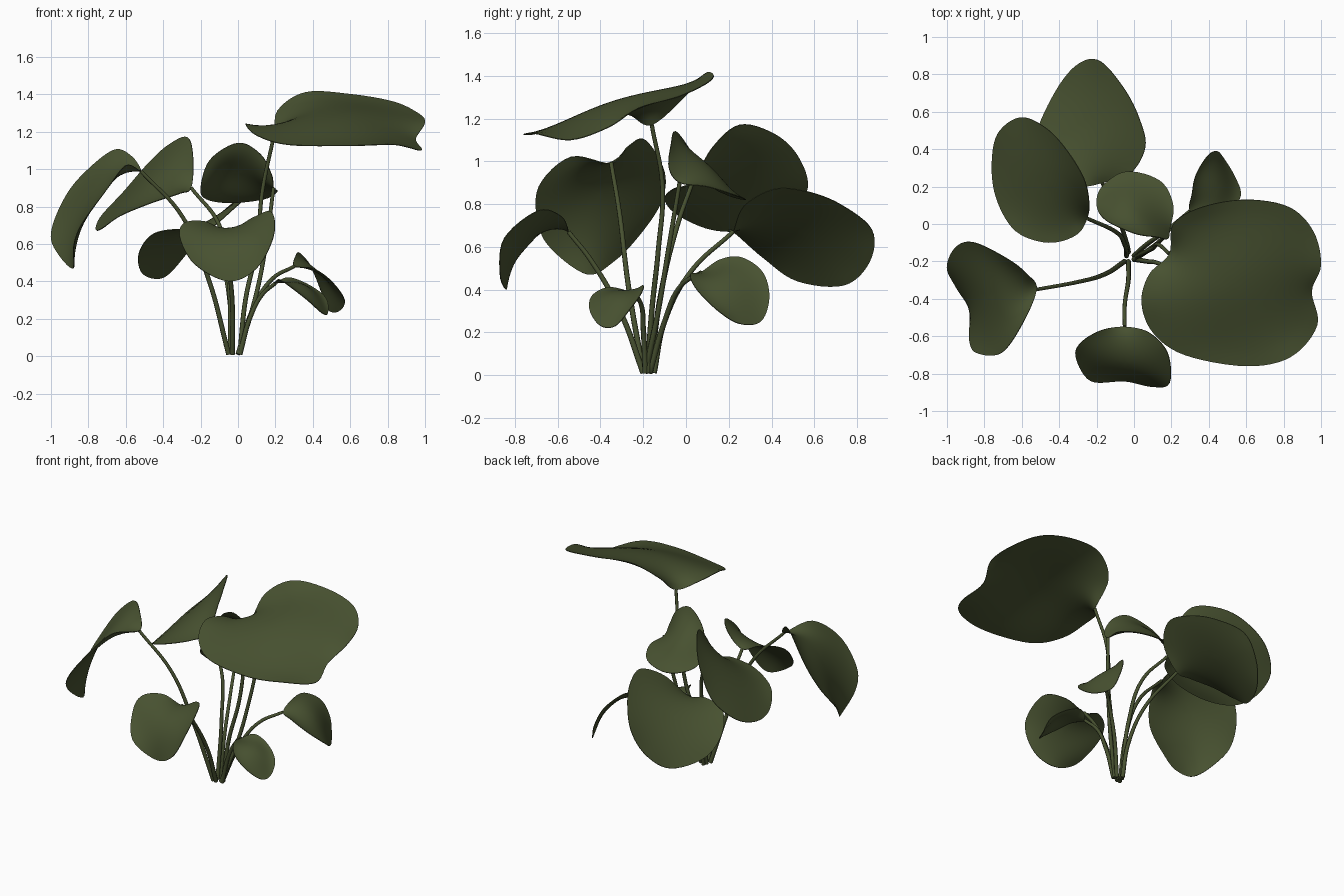
import bpy, bmesh, math
from mathutils import Vector

green = bpy.data.materials.new("leaf green")
green.diffuse_color = (0.064, 0.083, 0.030, 1)


def catmull(a, b, c, d, t):
    return 0.5 * (2 * b + (c - a) * t + (2 * a - 5 * b + 4 * c - d) * t * t
                  + (3 * b - a - 3 * c + d) * t ** 3)


def add_stem(name, pts):
    # round stalk from the ground to the blade
    cu = bpy.data.curves.new(name, 'CURVE')
    cu.dimensions = '3D'
    cu.bevel_depth = 0.0125
    cu.bevel_resolution = 2
    cu.resolution_u = 10
    cu.use_fill_caps = True
    sp = cu.splines.new('BEZIER')
    sp.bezier_points.add(len(pts) - 1)
    for i, (bp, p) in enumerate(zip(sp.bezier_points, pts)):
        bp.co = p
        bp.handle_left_type = bp.handle_right_type = 'AUTO'
        bp.radius = 1.1 - 0.3 * i / (len(pts) - 1)
    cu.materials.append(green)
    bpy.context.collection.objects.link(bpy.data.objects.new(name, cu))


def add_leaf(name, centre, outline, stalk):
    # smooth closed outline (starting at the stalk joint); the inside is a soft
    # membrane stretched over the outline and bulged to pass through the centre
    P = [Vector(p) for p in outline]
    n, steps, rings = len(P), 6, 10
    edge = [catmull(P[i - 1], P[i], P[(i + 1) % n], P[(i + 2) % n], s / steps)
            for i in range(n) for s in range(steps)]
    m = len(edge)
    mean = sum(edge, Vector()) / m
    bulge = Vector(centre) - mean

    def membrane(r, j):
        w = [1 / (1 - 2 * r * math.cos(math.tau * (i - j) / m) + r * r) for i in range(m)]
        p = sum((e * k for e, k in zip(edge, w)), Vector()) / sum(w)
        return p + bulge * (1 - r * r) ** 2

    bm = bmesh.new()
    mid = bm.verts.new(centre)
    grid = [[bm.verts.new(membrane(r / rings, j)) for j in range(m)] for r in range(1, rings)]
    grid.append([bm.verts.new(e) for e in edge])
    for j in range(m):
        k = (j + 1) % m
        bm.faces.new((mid, grid[0][j], grid[0][k]))
        for a, b in zip(grid, grid[1:]):
            bm.faces.new((a[j], b[j], b[k], a[k]))
    for f in bm.faces:
        f.smooth = True
    for e in bm.edges:
        e.smooth = not e.is_boundary
    me = bpy.data.meshes.new(name)
    bm.to_mesh(me)
    bm.free()
    me.materials.append(green)
    ob = bpy.data.objects.new(name, me)
    bpy.context.collection.objects.link(ob)
    sol = ob.modifiers.new("thickness", 'SOLIDIFY')
    sol.thickness = 0.004
    sol.offset = 0
    add_stem(name + "_stem", stalk + [outline[0]])


# big top leaf, right
add_leaf("top_leaf", (0.53, -0.31, 1.29), [
    (0.19, -0.16, 1.17), (0.08, -0.27, 1.22), (0.04, -0.42, 1.24), (0.10, -0.58, 1.18),
    (0.27, -0.70, 1.13), (0.6, -0.76, 1.125), (0.84, -0.71, 1.13), (0.98, -0.54, 1.10),
    (0.95, -0.36, 1.16), (1.0, -0.22, 1.25), (0.96, -0.04, 1.30), (0.83, 0.09, 1.36),
    (0.6, 0.13, 1.40), (0.36, 0.09, 1.41), (0.21, 0.0, 1.31)],
    [(0.01, -0.18, 0.01), (0.04, -0.16, 0.3), (0.10, -0.13, 0.58), (0.13, -0.11, 0.88)])

# back leaf
add_leaf("back_leaf", (-0.22, 0.5, 0.68), [
    (-0.17, 0.22, 0.67), (-0.02, 0.27, 0.79), (0.06, 0.41, 0.87), (0.03, 0.56, 0.86),
    (-0.05, 0.72, 0.80), (-0.18, 0.87, 0.68), (-0.29, 0.86, 0.53), (-0.40, 0.74, 0.42),
    (-0.51, 0.52, 0.44), (-0.53, 0.36, 0.55), (-0.45, 0.24, 0.655), (-0.29, 0.20, 0.68)],
    [(-0.03, -0.15, 0.01), (-0.04, -0.10, 0.25), (-0.08, 0.02, 0.48)])

# left rear leaf
add_leaf("left_leaf", (-0.48, 0.2, 0.92), [
    (-0.25, 0.03, 0.90), (-0.24, 0.12, 1.06), (-0.27, 0.25, 1.17), (-0.37, 0.41, 1.13),
    (-0.48, 0.52, 1.03), (-0.61, 0.57, 0.88), (-0.73, 0.48, 0.75), (-0.76, 0.3, 0.68),
    (-0.73, 0.12, 0.68), (-0.63, -0.04, 0.75), (-0.46, -0.10, 0.82), (-0.31, -0.06, 0.87)],
    [(-0.04, -0.17, 0.01), (-0.05, -0.11, 0.42), (-0.10, -0.04, 0.70)])

# middle leaf, tipped backwards
add_leaf("middle_leaf", (0.0, 0.1, 0.98), [
    (0.19, -0.03, 0.90), (0.21, 0.10, 0.88), (0.14, 0.23, 0.84), (-0.04, 0.28, 0.82),
    (-0.17, 0.2, 0.84), (-0.2, 0.1, 0.90), (-0.15, 0.02, 1.05), (0.0, -0.05, 1.14),
    (0.12, -0.07, 1.08), (0.18, -0.08, 0.97)],
    [(0.0, -0.19, 0.01), (0.09, -0.13, 0.3), (0.15, -0.08, 0.6)])

# front heart leaf
add_leaf("front_leaf", (-0.05, -0.74, 0.63), [
    (-0.05, -0.55, 0.67), (-0.18, -0.57, 0.72), (-0.29, -0.64, 0.71), (-0.31, -0.72, 0.63),
    (-0.23, -0.84, 0.49), (-0.05, -0.84, 0.40), (0.10, -0.87, 0.47), (0.19, -0.85, 0.64),
    (0.18, -0.69, 0.77), (0.08, -0.58, 0.74)],
    [(-0.03, -0.2, 0.01), (-0.03, -0.30, 0.28), (-0.05, -0.44, 0.53)])

# far left drooping leaf
add_leaf("far_left_leaf", (-0.78, -0.38, 0.87), [
    (-0.52, -0.35, 0.99), (-0.57, -0.27, 1.07), (-0.67, -0.19, 1.10), (-0.85, -0.10, 0.95),
    (-0.95, -0.12, 0.80), (-1.0, -0.23, 0.64), (-0.95, -0.34, 0.53), (-0.88, -0.46, 0.47),
    (-0.88, -0.62, 0.58), (-0.84, -0.69, 0.70), (-0.71, -0.69, 0.88), (-0.60, -0.54, 1.02)],
    [(-0.05, -0.2, 0.01), (-0.16, -0.27, 0.42), (-0.30, -0.31, 0.75)])

# small leaf, rear right
add_leaf("small_rear_leaf", (0.45, 0.2, 0.43), [
    (0.30, 0.07, 0.48), (0.40, 0.02, 0.47), (0.50, 0.05, 0.40), (0.57, 0.15, 0.30),
    (0.54, 0.25, 0.24), (0.48, 0.35, 0.25), (0.44, 0.39, 0.36), (0.39, 0.36, 0.48),
    (0.33, 0.26, 0.55), (0.31, 0.16, 0.54)],
    [(0.0, -0.17, 0.01), (0.08, -0.10, 0.25), (0.18, -0.03, 0.41)])

# small leaf, front right
add_leaf("small_front_leaf", (0.36, -0.33, 0.37), [
    (0.20, -0.25, 0.39), (0.22, -0.36, 0.41), (0.28, -0.44, 0.37), (0.37, -0.45, 0.30),
    (0.45, -0.40, 0.23), (0.48, -0.33, 0.23), (0.47, -0.26, 0.31), (0.38, -0.21, 0.38),
    (0.27, -0.20, 0.42)],
    [(0.01, -0.19, 0.01), (0.07, -0.20, 0.22), (0.13, -0.21, 0.33)])
